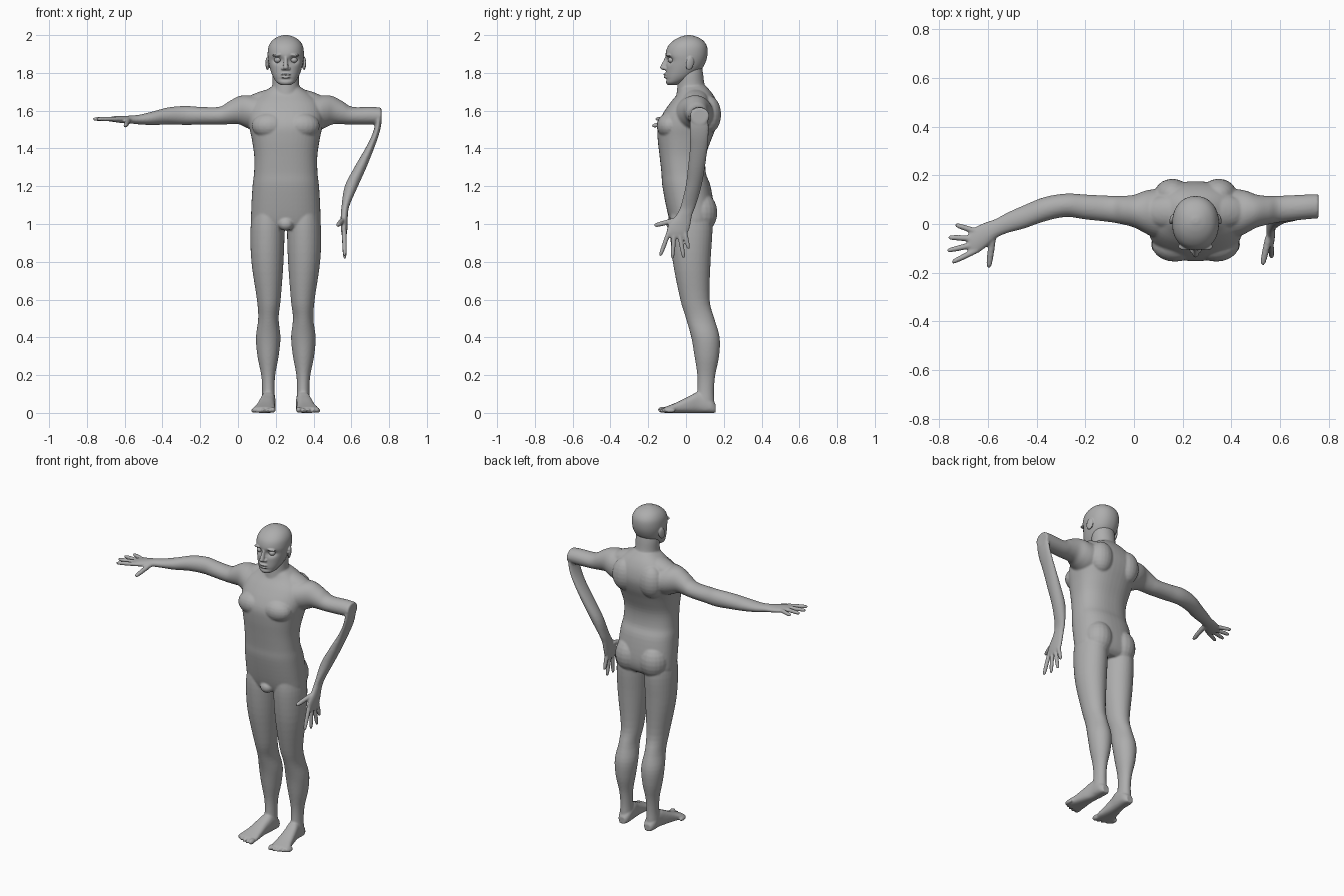
import bpy, bmesh, math
from mathutils import Vector, Matrix

CX = 0.253  # middle of the body; the outstretched arm shifts it off the origin

skin = bpy.data.materials.new("grey_skin")
skin.diffuse_color = (0.42, 0.42, 0.42, 1)


def smooth_rows(rows, steps):
    """Spline through rows of numbers."""
    out = []
    for i in range(len(rows) - 1):
        p = [rows[max(0, min(len(rows) - 1, i + k))] for k in (-1, 0, 1, 2)]
        for s in range(steps):
            t = s / steps
            out.append([b + 0.5 * t * (c - a + t * (2*a - 5*b + 4*c - d + t * (3*(b - c) + d - a)))
                        for a, b, c, d in zip(*p)])
    return out + [list(rows[-1])]


def loft(bm, rows, u, v, power=2.0, n=32, steps=4):
    """Skin rows of (x, y, z, radius_u, radius_v) into a closed tube."""
    u, v = Vector(u), Vector(v)
    rings = []
    for x, y, z, ru, rv in smooth_rows(rows, steps):
        ring = []
        for k in range(n):
            a = 2 * math.pi * k / n
            c, s = math.cos(a), math.sin(a)
            cu = math.copysign(abs(c) ** (2 / power), c) * ru
            sv = math.copysign(abs(s) ** (2 / power), s) * rv
            ring.append(bm.verts.new(Vector((x, y, z)) + u * cu + v * sv))
        rings.append(ring)
    for a, b in zip(rings, rings[1:]):
        for k in range(n):
            bm.faces.new((a[k], a[(k + 1) % n], b[(k + 1) % n], b[k]))
    bm.faces.new(rings[0][::-1])
    bm.faces.new(rings[-1])


def ball(bm, loc, size, rot=(0, 0, 0)):
    m = Matrix.Translation(loc)
    for ang, ax in zip(rot, "XYZ"):
        m = m @ Matrix.Rotation(ang, 4, ax)
    bmesh.ops.create_uvsphere(bm, u_segments=20, v_segments=12, radius=1,
                              matrix=m @ Matrix.Diagonal((*size, 1)))


def finger(bm, a, b, r=0.0125):
    a, b = Vector(a), Vector(b)
    d = (b - a).normalized()
    u = d.orthogonal().normalized()
    rows = [(*a.lerp(b, t), r * k, r * k)
            for t, k in ((0, 1), (0.35, 1), (0.7, 0.92), (0.92, 0.75), (1, 0.35))]
    loft(bm, rows, u, d.cross(u), n=12, steps=2)


def upright(rows):
    """Rows of (z, half width, front y, back y) to centred loft rows."""
    return [(CX, (f + b) / 2, z, w, (b - f) / 2) for z, w, f, b in rows]


def finish(bm, name, voxel, relax):
    bmesh.ops.recalc_face_normals(bm, faces=bm.faces)
    me = bpy.data.meshes.new(name)
    bm.to_mesh(me)
    bm.free()
    ob = bpy.data.objects.new(name, me)
    bpy.context.collection.objects.link(ob)
    me.materials.append(skin)
    bpy.context.view_layer.objects.active = ob
    ob.select_set(True)
    if voxel:
        m = ob.modifiers.new("fuse", 'REMESH')
        m.mode, m.voxel_size, m.use_smooth_shade = 'VOXEL', voxel, True
        s = ob.modifiers.new("relax", 'SMOOTH')
        s.factor, s.iterations = 0.5, relax
        for mod in ("fuse", "relax"):
            bpy.ops.object.modifier_apply(modifier=mod)
    ob.data.shade_smooth()
    ob.select_set(False)
    return ob


X, Y, Z = (1, 0, 0), (0, 1, 0), (0, 0, 1)
body = bmesh.new()

# torso and neck
loft(body, upright([
    (0.97, .14, -.06, .11), (1.0, .18, -.08, .14), (1.07, .183, -.10, .15),
    (1.2, .176, -.125, .13), (1.27, .168, -.13, .105), (1.36, .167, -.14, .105),
    (1.45, .18, -.15, .135), (1.52, .195, -.15, .163), (1.58, .20, -.125, .175),
    (1.64, .185, -.085, .165), (1.69, .13, -.045, .14), (1.73, .07, -.03, .105)]),
    X, Y, power=2.4, n=48)
loft(body, upright([(1.62, .085, -.06, .13), (1.69, .078, -.05, .115), (1.74, .071, -.045, .098),
                    (1.80, .070, -.04, .09), (1.86, .06, -.03, .08)]), X, Y)
ball(body, (CX, -.07, 1.0), (.04, .035, .035))

for s in (-1, 1):
    # chest, shoulder blades, neck slopes, buttocks
    ball(body, (CX + s * .085, -.085, 1.52), (.095, .07, .07))
    ball(body, (CX + s * .095, .12, 1.58), (.075, .066, .10))
    ball(body, (CX + s * .10, .05, 1.66), (.14, .07, .05), (0, s * .25, 0))
    ball(body, (CX + s * .085, .075, 1.06), (.088, .091, .11))
    # legs: (z, sideways offset, half width, front y, back y)
    loft(body, [(CX + s * c, (f + b) / 2, z, w, (b - f) / 2) for z, c, w, f, b in (
        (1.06, .095, .08, -.08, .13), (.97, .097, .090, -.085, .14), (.8, .097, .085, -.07, .13),
        (.6, .09, .063, -.03, .125), (.5, .092, .054, 0, .15), (.4, .093, .065, .028, .178),
        (.3, .094, .056, .045, .175), (.2, .093, .037, .06, .155), (.12, .092, .033, .06, .148),
        (.05, .092, .036, .05, .15), (.01, .092, .03, .06, .145))], X, Y)
    # feet: (y, sideways offset, half width, top z)
    loft(body, [(CX + s * c, y, t / 2, w, t / 2) for y, c, w, t in (
        (.157, .09, .022, .045), (.13, .09, .036, .075), (.07, .092, .038, .11),
        (.02, .10, .042, .09), (-.04, .107, .05, .06), (-.08, .113, .059, .043),
        (-.115, .116, .058, .03))], X, Z, power=2.6)
    # toes
    for i in range(5):
        r = .0165 if i == 0 else .0125
        ball(body, (CX + s * (.069 + .0255 * i), -.122 + .004 * i * i * .6, r), (r * .92, .028, r))

# straight arm, mirrored as the upper half of the bent arm
upper = [(.16, .04, 1.585, .11, .10), (.08, .045, 1.588, .098, .092), (.04, .05, 1.597, .085, .085),
         (0, .053, 1.602, .067, .073), (-.05, .057, 1.588, .058, .06), (-.1, .062, 1.573, .054, .047),
         (-.2, .07, 1.573, .051, .047)]
lower = [(-.28, .077, 1.575, .048, .05), (-.37, .06, 1.572, .050, .045), (-.45, .03, 1.56, .048, .036),
         (-.52, .005, 1.553, .042, .026), (-.57, -.02, 1.553, .04, .021), (-.61, -.045, 1.553, .052, .019),
         (-.65, -.067, 1.555, .056, .016), (-.68, -.072, 1.555, .040, .011)]
loft(body, upper + lower, Y, Z)
loft(body, [(2 * CX - x, *r) for x, *r in upper + [(-.253, .073, 1.572, .05, .044)]], Y, Z)

# hand of the straight arm
for a, b in (((-.645, -.107), (-.748, -.158)), ((-.66, -.085), (-.768, -.11)),
             ((-.66, -.06), (-.764, -.055)), ((-.64, -.033), (-.735, -.003))):
    finger(body, (*a, 1.555), (*b, 1.556))
finger(body, (-.58, -.05, 1.55), (-.597, -.18, 1.518), .0145)

# hanging forearm, flat at the elbow
loft(body, [(.742, .07, 1.59, .014, .045), (.742, .07, 1.53, .016, .05), (.727, .07, 1.47, .018, .05),
            (.697, .067, 1.4, .023, .047), (.648, .055, 1.3, .032, .045), (.60, .04, 1.2, .035, .042),
            (.570, .013, 1.1, .021, .04), (.563, -.008, 1.05, .019, .042), (.562, -.033, 1.0, .018, .057),
            (.562, -.045, .96, .016, .058), (.562, -.05, .93, .011, .042)], X, Y)
# hand of the hanging arm
for a, b in (((-.088, .965), (-.137, .83)), ((-.063, .95), (-.072, .817)),
             ((-.036, .95), (-.011, .82)), ((-.008, .965), (.014, .868))):
    finger(body, (.562, *a), (.565, *b))
finger(body, (.553, -.055, 1.02), (.528, -.168, .992), .0145)

finish(body, "body", 0.0058, 4)

# head: lofted skull and jaw with pressed-in eye sockets
head = bmesh.new()
loft(head, upright([
    (1.736, .026, -.098, -.05), (1.75, .048, -.106, -.015), (1.78, .068, -.108, .04),
    (1.82, .083, -.106, .083), (1.86, .092, -.105, .105), (1.90, .096, -.108, .114),
    (1.94, .091, -.096, .111), (1.97, .073, -.068, .092), (1.99, .044, -.032, .06),
    (2.0, .012, .005, .025)]), X, Y, power=2.15, n=64, steps=6)
for v in head.verts:
    if v.co.y < 0:
        for s in (-1, 1):
            d = ((v.co.x - CX - s * .044) / .024) ** 2 + ((v.co.z - 1.868) / .018) ** 2
            v.co.y += .022 * math.exp(-d)
        d = ((v.co.x - CX) / .035) ** 2 + ((v.co.z - 1.765) / .008) ** 2
        v.co.y += .006 * math.exp(-d)
# nose
loft(head, [(CX, -.098, 1.89, .010, .010), (CX, -.105, 1.865, .010, .014),
            (CX, -.113, 1.84, .013, .020), (CX, -.115, 1.825, .015, .022),
            (CX, -.108, 1.815, .010, .014)], X, Y, n=16)
# lips
ball(head, (CX, -.106, 1.792), (.027, .014, .0065))
ball(head, (CX, -.106, 1.777), (.024, .013, .0065))
for s in (-1, 1):
    ball(head, (CX + s * .015, -.105, 1.823), (.010, .014, .009))                 # nostril
    ball(head, (CX + s * .042, -.092, 1.895), (.030, .016, .008), (0, s * .1, 0))  # brow
    ball(head, (CX + s * .097, .02, 1.85), (.009, .022, .036), (-.2, 0, s * .3))   # ear
finish(head, "head", 0.0036, 2)

# eyes
eyes = bmesh.new()
for s in (-1, 1):
    ball(eyes, (CX + s * .043, -.078, 1.868), (.0185, .0185, .0155))
finish(eyes, "eyes", 0, 0)
